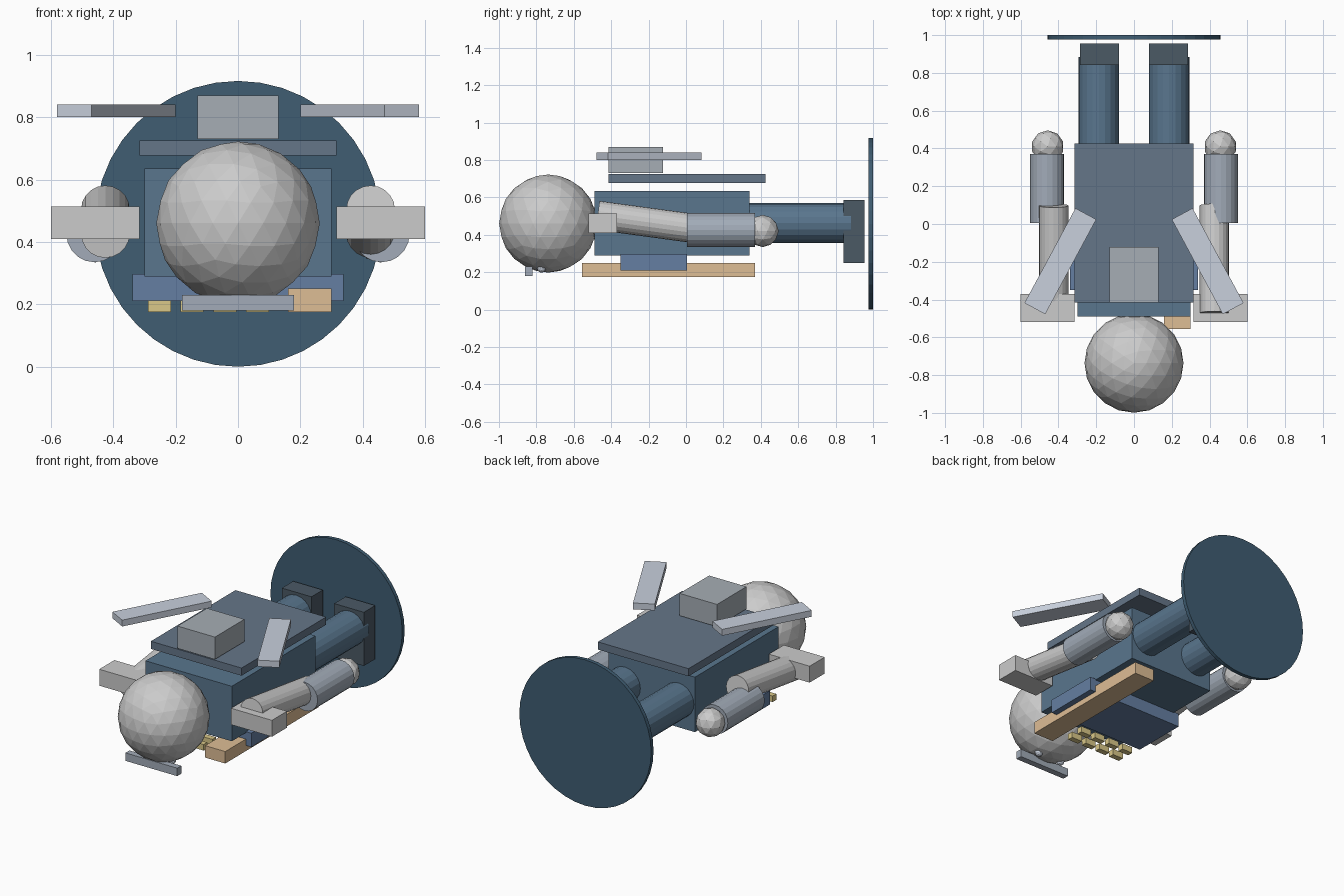
import bpy
from math import radians, pi

if "Cube" in bpy.data.objects:
    bpy.data.objects.remove(bpy.data.objects["Cube"])


def material(name, rgb):
    m = bpy.data.materials.new(name)
    m.diffuse_color = (*rgb, 1)
    m.use_nodes = True
    m.node_tree.nodes["Principled BSDF"].inputs["Base Color"].default_value = m.diffuse_color
    return m


NAVY = material("navy", (0.05, 0.11, 0.17))
COAT = material("coat_blue", (0.10, 0.18, 0.27))
CAPE = material("cape_blue", (0.13, 0.18, 0.25))
BELT = material("belt_blue", (0.13, 0.21, 0.36))
BOOT = material("boot_slate", (0.07, 0.10, 0.13))
SLEEVE = material("sleeve_grey", (0.36, 0.41, 0.48))
SILVER = material("silver", (0.58, 0.63, 0.72))
PACK = material("pack_grey", (0.38, 0.42, 0.46))
TAN = material("tan", (0.73, 0.51, 0.30))
GOLD = material("gold", (0.70, 0.58, 0.25))


def finish(name, mat):
    ob = bpy.context.object
    ob.name = name
    if mat:
        ob.data.materials.append(mat)
    return ob


def box(name, x, y, z, mat=None):
    """Box from (min, max) ranges on each axis."""
    bpy.ops.mesh.primitive_cube_add(
        size=1, location=[(a + b) / 2 for a, b in (x, y, z)])
    bpy.context.object.scale = [b - a for a, b in (x, y, z)]
    return finish(name, mat)


def tube(name, x, z, y0, y1, r, mat=None, sides=20, tilt=0):
    """Cylinder lying along y, optionally tilted about x."""
    bpy.ops.mesh.primitive_cylinder_add(
        vertices=sides, radius=r, depth=y1 - y0,
        location=(x, (y0 + y1) / 2, z), rotation=(pi / 2 + tilt, 0, 0))
    return finish(name, mat)


def ball(name, loc, r, sub=2, mat=None):
    bpy.ops.mesh.primitive_ico_sphere_add(subdivisions=sub, radius=r, location=loc)
    return finish(name, mat)


# Base disc under the boots
tube("base_disc", 0, 0.458, 0.976, 1.0, 0.458, NAVY, 40)

# Body, cape plate and backpack
box("torso", (-0.30, 0.30), (-0.49, 0.34), (0.29, 0.635), COAT)
box("cape_plate", (-0.315, 0.315), (-0.415, 0.425), (0.677, 0.725), CAPE)
box("backpack", (-0.13, 0.13), (-0.415, -0.122), (0.73, 0.87), PACK)
box("chest_band", (-0.338, 0.338), (-0.35, 0.005), (0.21, 0.297), BELT)
box("sash", (0.16, 0.30), (-0.555, 0.37), (0.175, 0.25), TAN)

# Head and face
tube("neck", 0, 0.46, -0.57, -0.48, 0.085)
ball("head", (0, -0.737, 0.46), 0.262, 3)
box("brow_bar", (-0.18, 0.18), (-0.86, -0.82), (0.18, 0.23), SLEEVE)

# Rows of medals on the chest
for row, y in enumerate((-0.465, -0.38)):
    for col in range(4):
        x = -0.252 + 0.105 * col
        box(f"medal_{row}_{col}", (x - 0.037, x + 0.037),
            (y - 0.018, y + 0.018), (0.175, 0.213), GOLD)

# Mirrored parts
for side, s in (("left", -1), ("right", 1)):
    tube(f"{side}_leg", s * 0.186, 0.462, 0.33, 0.883, 0.107, COAT)
    cx = s * 0.182
    box(f"{side}_boot", (cx - 0.103, cx + 0.103), (0.842, 0.955), (0.25, 0.587), BOOT)
    cx = s * 0.458
    box(f"{side}_shoulder_pad", (cx - 0.142, cx + 0.142), (-0.52, -0.37), (0.41, 0.513))
    tube(f"{side}_upper_arm", s * 0.425, 0.465, -0.475, 0.10, 0.078, tilt=-s * 0.135)
    tube(f"{side}_sleeve", s * 0.46, 0.425, 0.005, 0.37, 0.09, SLEEVE)
    ball(f"{side}_hand", (s * 0.457, 0.41, 0.42), 0.086)
    ball(f"{side}_eye", (s * 0.082, -0.772, 0.222), 0.025, 2, SILVER)
    slat = box(f"{side}_strap", (s * 0.39 - 0.0625, s * 0.39 + 0.0625),
               (-0.482, 0.088), (0.80, 0.84), SILVER)
    slat.rotation_euler[2] = s * radians(28.3)
